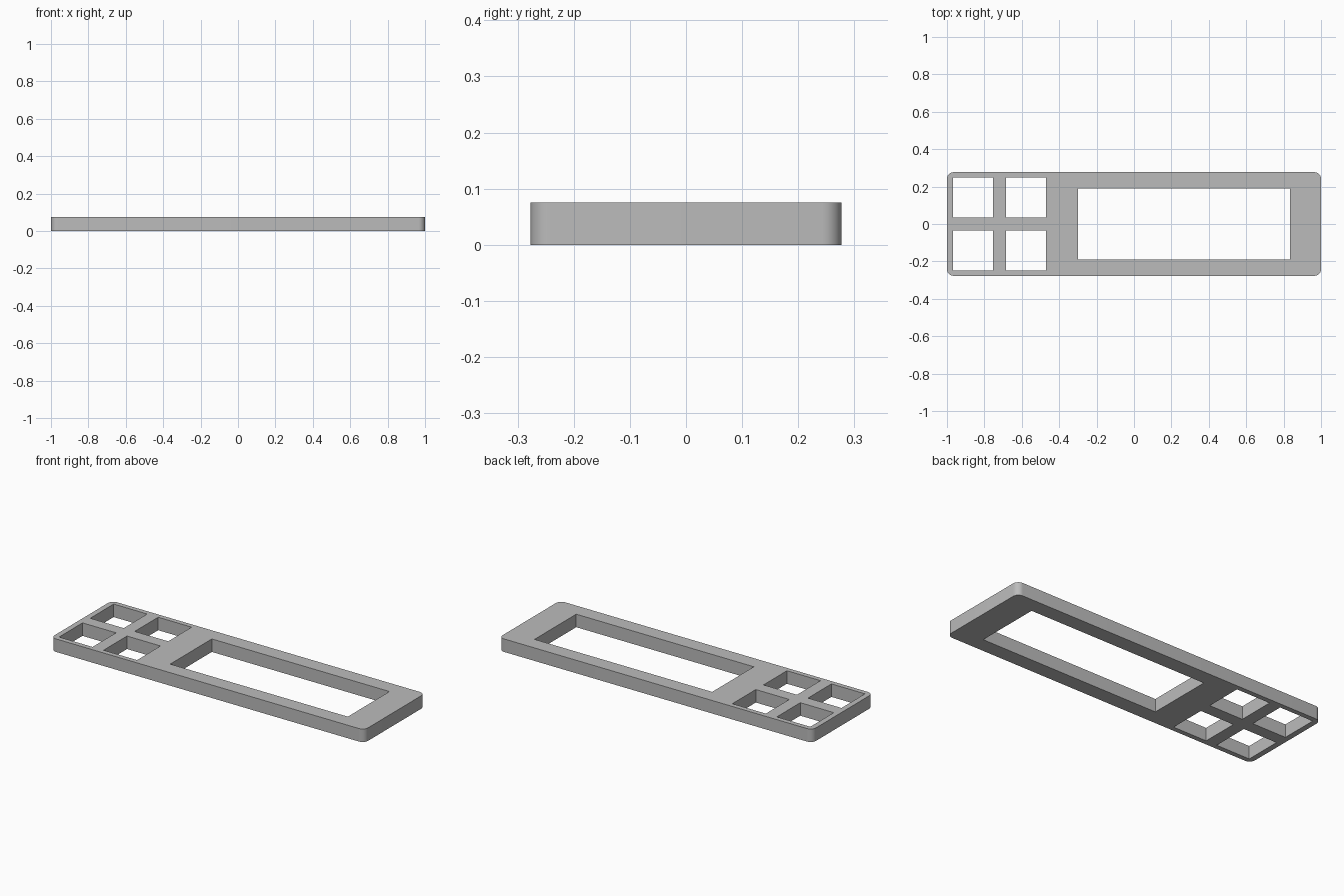
import bpy, bmesh
from math import cos, sin, pi, radians

HALF_X, HALF_Y, HEIGHT = 1.0, 0.277, 0.075
RADIUS, STEPS = 0.035, 8

if "Cube" in bpy.data.objects:
    bpy.data.objects.remove(bpy.data.objects["Cube"])

grey = bpy.data.materials.new("plain_grey")
grey.use_nodes = True
grey.diffuse_color = (0.5, 0.5, 0.5, 1)
grey.node_tree.nodes["Principled BSDF"].inputs["Base Color"].default_value = (0.5, 0.5, 0.5, 1)


def rectangle(cx, cy, hx, hy):
    return [(cx + sx * hx, cy + sy * hy) for sx, sy in ((1, 1), (-1, 1), (-1, -1), (1, -1))]


def rounded_rectangle(hx, hy, r):
    points = []
    for i, (x, y) in enumerate(rectangle(0, 0, hx - r, hy - r)):
        for k in range(STEPS + 1):
            a = (i + k / STEPS) * pi / 2
            points.append((x + r * cos(a), y + r * sin(a)))
    return points


# Outer outline, the long window and the two-by-two button openings
outlines = [rounded_rectangle(HALF_X, HALF_Y, RADIUS),
            rectangle(0.267, 0, 0.567, 0.19)]
for cx in (-0.861, -0.577):
    for cy in (-0.142, 0.142):
        outlines.append(rectangle(cx, cy, 0.107, 0.107))

curve = bpy.data.curves.new("face_plate", "CURVE")
curve.dimensions = "2D"
curve.fill_mode = "BOTH"
curve.extrude = HEIGHT / 2
curve.materials.append(grey)
for outline in outlines:
    spline = curve.splines.new("POLY")
    spline.points.add(len(outline) - 1)
    for point, (x, y) in zip(spline.points, outline):
        point.co = (x, y, 0, 1)
    spline.use_cyclic_u = True

plate = bpy.data.objects.new("face_plate", curve)
bpy.context.collection.objects.link(plate)
for obj in bpy.context.selected_objects:
    obj.select_set(False)
plate.select_set(True)
bpy.context.view_layer.objects.active = plate
bpy.ops.object.convert(target="MESH")
plate = bpy.context.object

# Weld the caps to the walls and rest the plate on the ground
bm = bmesh.new()
bm.from_mesh(plate.data)
bmesh.ops.remove_doubles(bm, verts=bm.verts, dist=0.0001)
bmesh.ops.translate(bm, verts=bm.verts, vec=(0, 0, HEIGHT / 2))
bmesh.ops.dissolve_limit(bm, angle_limit=radians(1), verts=bm.verts, edges=bm.edges)
bmesh.ops.recalc_face_normals(bm, faces=bm.faces)
bm.to_mesh(plate.data)
bm.free()
bpy.ops.object.shade_smooth_by_angle(angle=radians(30))
